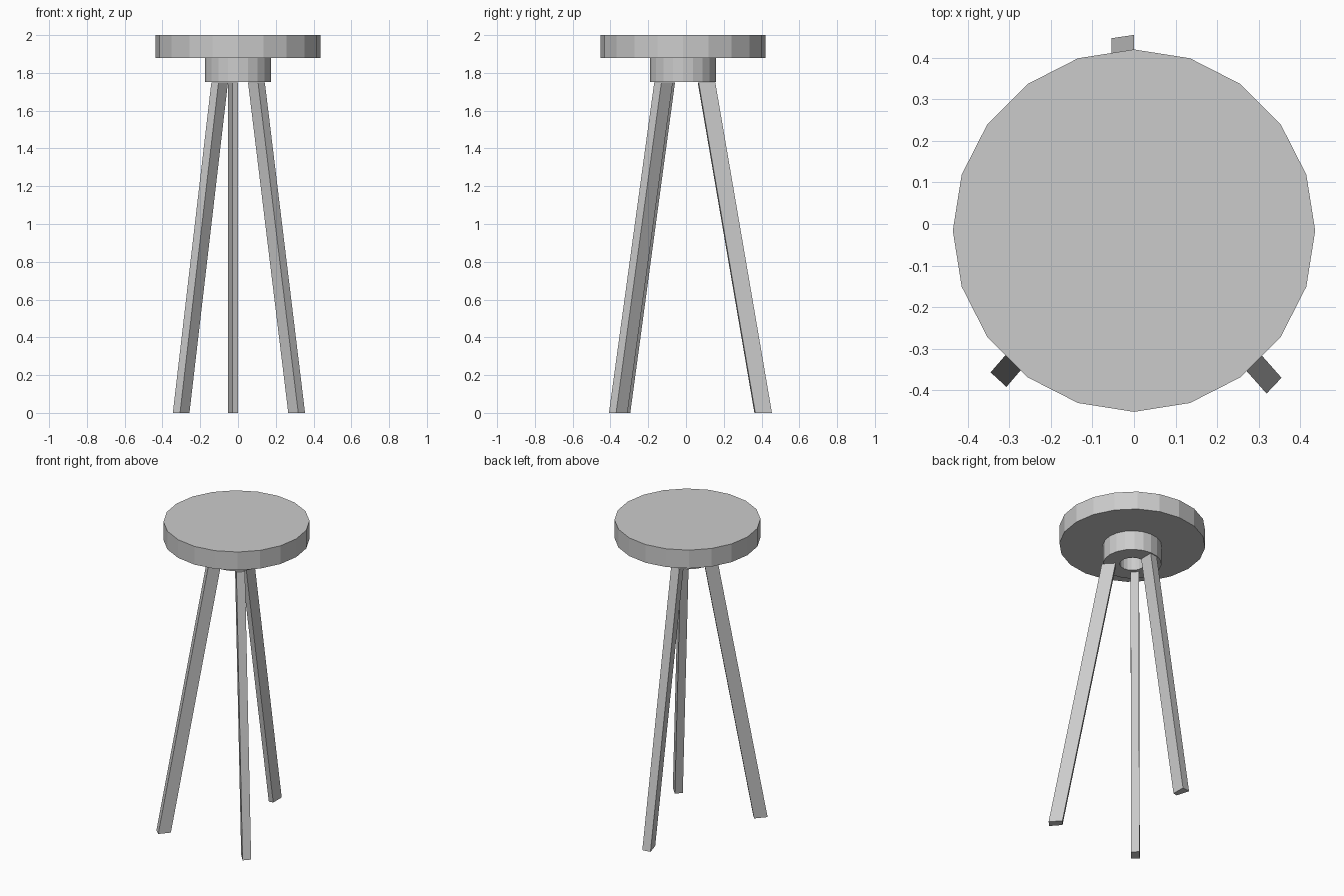
import bpy, bmesh
from math import sin, cos, pi

if "Cube" in bpy.data.objects:
    bpy.data.objects.remove(bpy.data.objects["Cube"])

CY = -0.016  # seat and hub axis sits slightly forward of the origin


def make(name, bm):
    bmesh.ops.recalc_face_normals(bm, faces=bm.faces)
    me = bpy.data.meshes.new(name)
    bm.to_mesh(me)
    bm.free()
    ob = bpy.data.objects.new(name, me)
    bpy.context.collection.objects.link(ob)
    return ob


def lathe(name, profile, sides, closed):
    """Sweep an (r, z) profile round the axis; cap both ends if not closed."""
    bm = bmesh.new()
    rings = [[bm.verts.new((r * sin(2 * pi * i / sides), CY + r * cos(2 * pi * i / sides), z))
              for i in range(sides)] for r, z in profile]
    pairs = list(zip(rings, rings[1:]))
    if closed:
        pairs.append((rings[-1], rings[0]))
    else:
        bm.faces.new(rings[0])
        bm.faces.new(rings[-1])
    for a, b in pairs:
        for i in range(sides):
            j = (i + 1) % sides
            bm.faces.new((a[i], a[j], b[j], b[i]))
    return make(name, bm)


def leg(name, foot, lean, height=1.75):
    """Slanted bar: a four-sided footprint moved by 'lean' on its way up."""
    bm = bmesh.new()
    lo = [bm.verts.new((x, y, 0)) for x, y in foot]
    hi = [bm.verts.new((x + lean[0], y + lean[1], height)) for x, y in foot]
    bm.faces.new(lo)
    bm.faces.new(hi)
    for i in range(4):
        j = (i + 1) % 4
        bm.faces.new((lo[i], lo[j], hi[j], hi[i]))
    return make(name, bm)


# Round seat
lathe("seat", [(0.436, 1.88), (0.436, 2.0)], 20, False)

# Hub under the seat, with a round socket in the middle
lathe("hub", [(0.175, 1.752), (0.175, 1.88), (0.075, 1.88), (0.075, 1.752)], 20, True)

# Three splayed legs
leg("back_leg", [(0, 0.367), (0, 0.455), (-0.054, 0.447), (-0.029, 0.362)], (0, -0.30))
leg("front_left_leg", [(-0.345, -0.357), (-0.307, -0.392), (-0.257, -0.332), (-0.290, -0.295)],
    (0.204, 0.237))
leg("front_right_leg", [(0.355, -0.370), (0.319, -0.408), (0.266, -0.347), (0.298, -0.310)],
    (-0.213, 0.24))
